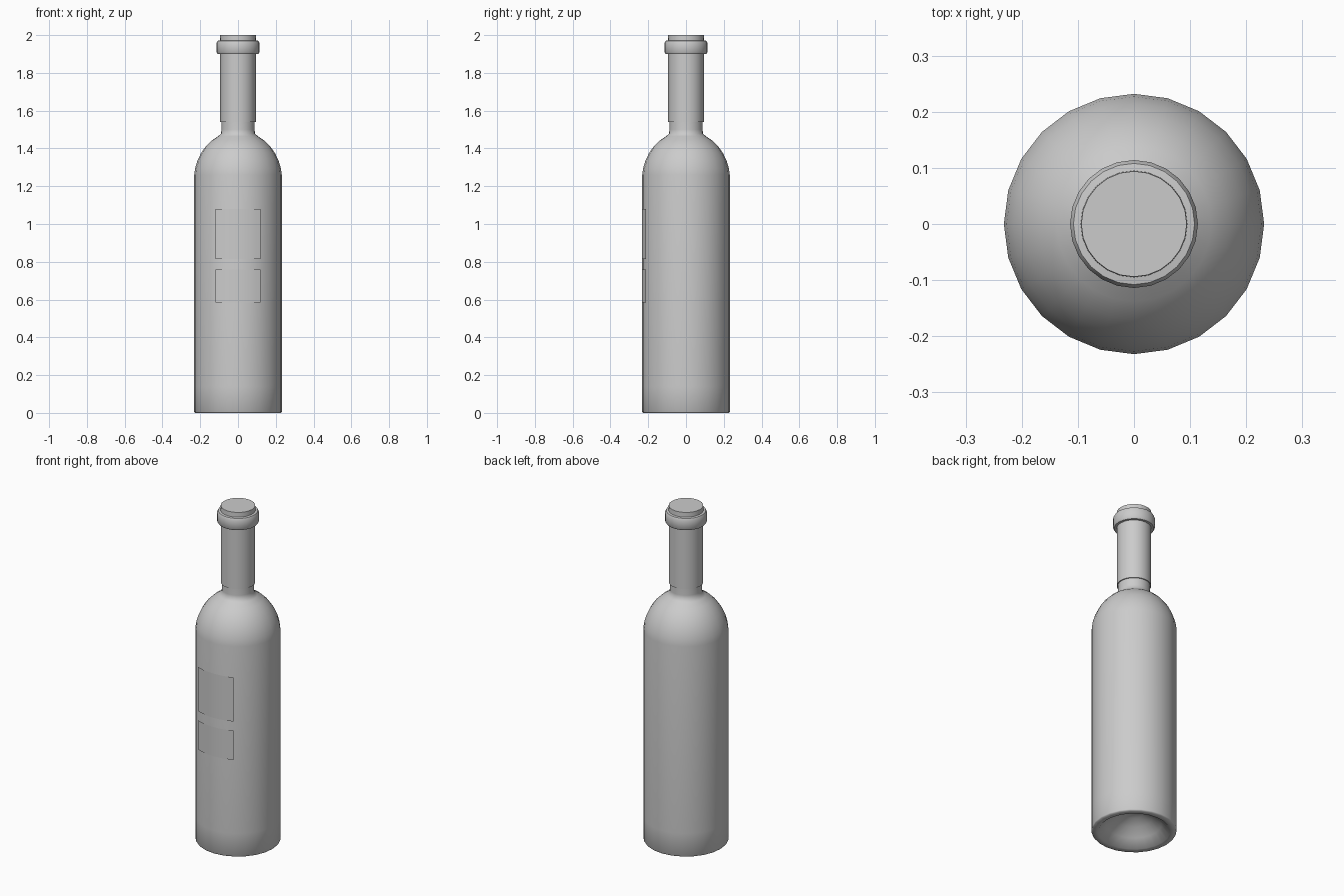
import bpy, bmesh, math

if "Cube" in bpy.data.objects:
    bpy.data.objects.remove(bpy.data.objects["Cube"])

SIDES = 24


def finish(name, bm, angle=None):
    bmesh.ops.recalc_face_normals(bm, faces=bm.faces)
    me = bpy.data.meshes.new(name)
    bm.to_mesh(me)
    bm.free()
    ob = bpy.data.objects.new(name, me)
    bpy.context.collection.objects.link(ob)
    bpy.ops.object.select_all(action='DESELECT')
    ob.select_set(True)
    bpy.context.view_layer.objects.active = ob
    if angle is None:
        bpy.ops.object.shade_smooth()
    else:
        bpy.ops.object.shade_smooth_by_angle(angle=math.radians(angle))
    return ob


def lathe(name, profile, angle=None):
    """Revolve (radius, z) points about z; radius 0 closes to a pole."""
    bm = bmesh.new()
    rings = []
    for r, z in profile:
        if r == 0:
            rings.append([bm.verts.new((0, 0, z))] * SIDES)
        else:
            rings.append([bm.verts.new((r * math.cos(2 * math.pi * i / SIDES),
                                        r * math.sin(2 * math.pi * i / SIDES), z))
                          for i in range(SIDES)])
    for a, b in zip(rings, rings[1:]):
        for i in range(SIDES):
            j = (i + 1) % SIDES
            quad = list(dict.fromkeys((a[i], a[j], b[j], b[i])))
            bm.faces.new(quad)
    return finish(name, bm, angle)


def label(name, z0, z1, half_width=0.118, front=-0.234, radius=0.31, steps=10):
    """Thin curved sheet lying on the front of the bottle."""
    bm = bmesh.new()
    cols = []
    top = math.asin(half_width / radius)
    for i in range(steps + 1):
        a = top * (2 * i / steps - 1)
        x, y = radius * math.sin(a), front + radius * (1 - math.cos(a))
        cols.append([bm.verts.new((x, y, z)) for z in (z0, z1)])
    for a, b in zip(cols, cols[1:]):
        bm.faces.new((a[0], b[0], b[1], a[1]))
    ob = finish(name, bm)
    # a sheet's normals should face forward
    if ob.data.polygons[0].normal.y > 0:
        ob.data.flip_normals()
    return ob


# glass body with hollow punt, rounded shoulder and neck
lathe("bottle_body", [
    (0, 0.12), (0.05, 0.112), (0.10, 0.085), (0.15, 0.045), (0.195, 0.0),
    (0.228, 0.0), (0.232, 0.006), (0.232, 0.14), (0.232, 1.26),
    (0.227, 1.295), (0.215, 1.335), (0.196, 1.375), (0.170, 1.412),
    (0.138, 1.443), (0.105, 1.465), (0.090, 1.478), (0.088, 1.50),
    (0.088, 1.56)])

# foil capsule over the neck, with lip ring and flat top
lathe("neck_foil", [
    (0.087, 1.54), (0.094, 1.54), (0.094, 1.90),
    (0.108, 1.90), (0.114, 1.909), (0.114, 1.958), (0.108, 1.97),
    (0.095, 1.972), (0.094, 2.0), (0, 2.0)], 40)

# front labels
label("upper_label", 0.815, 1.08)
label("lower_label", 0.585, 0.76)
